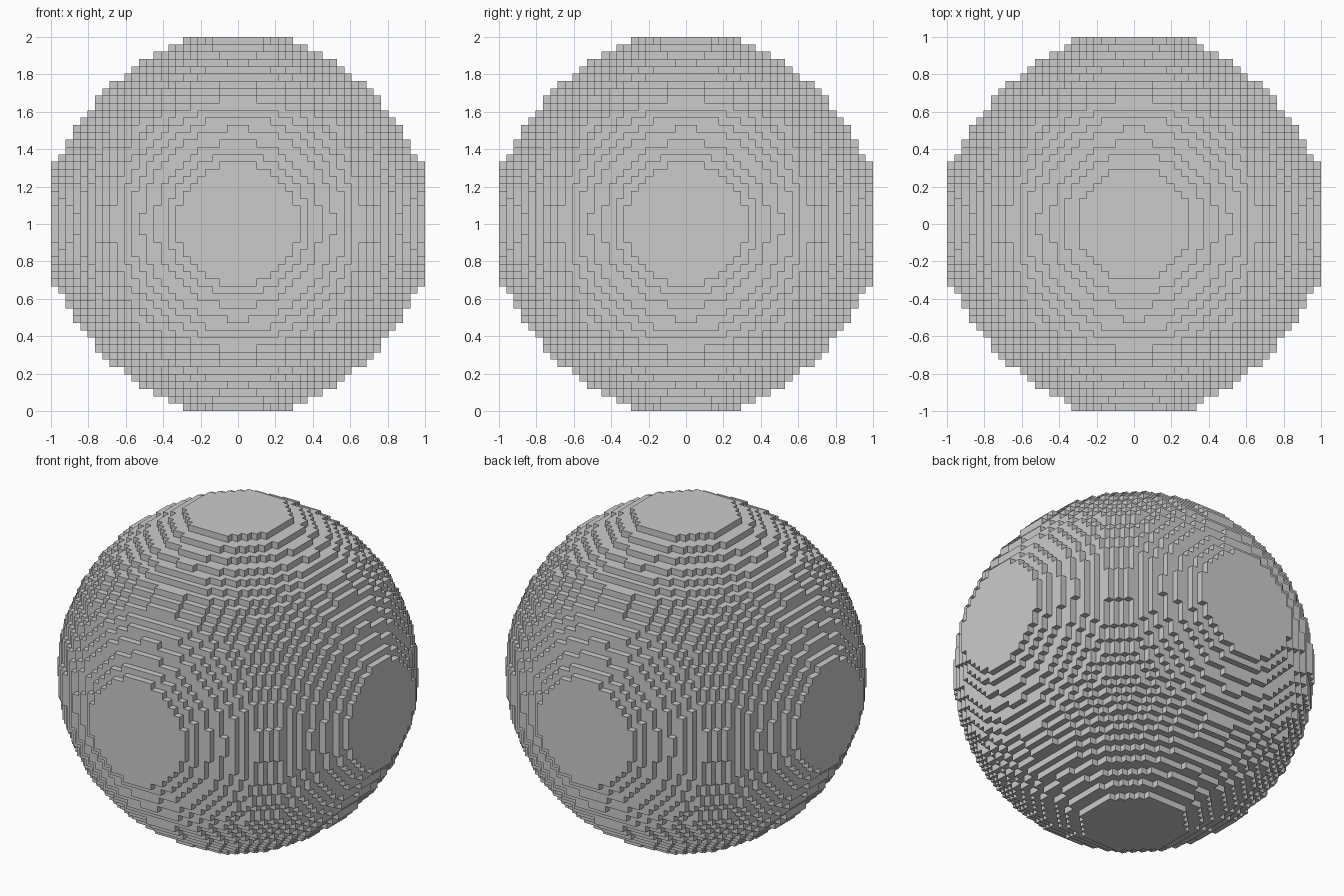
import bpy, bmesh
from itertools import product

if "Cube" in bpy.data.objects:
    bpy.data.objects.remove(bpy.data.objects["Cube"])

HALF = 25                    # blocks on each side of the centre one
SIZE = 2 / (2 * HALF + 1)    # block edge length
LIMIT = 655                  # squared ball radius in blocks
CAPS = {25: 69, 24: 90}      # squared radius of the flat discs on the six sides
POLE_CAP = 59                # the discs at top and bottom are a little smaller


def filled(i, j, k):
    """True where the block centre is in the ball or one of its flat discs."""
    d = i * i + j * j + k * k
    m = max(abs(i), abs(j), abs(k))
    if m in CAPS:
        cap = POLE_CAP if abs(k) == HALF else CAPS[m]
        return d - m * m <= cap
    return m <= HALF and d <= LIMIT


span = range(-HALF, HALF + 1)
blocks = {c for c in product(span, repeat=3) if filled(*c)}

bm = bmesh.new()
corners = {}


def corner(p):
    """Shared vertex at a block corner, given in half-block units."""
    if p not in corners:
        corners[p] = bm.verts.new((p[0] * SIZE / 2, p[1] * SIZE / 2, p[2] * SIZE / 2 + 1))
    return corners[p]


# Only the exposed block sides become faces
for c in blocks:
    for axis, side in product(range(3), (-1, 1)):
        n = list(c)
        n[axis] += side
        if tuple(n) in blocks:
            continue
        u, v = (axis + 1) % 3, (axis + 2) % 3
        ring = []
        for a, b in ((-1, -1), (1, -1), (1, 1), (-1, 1)):
            p = [2 * x for x in c]
            p[axis] += side
            p[u] += a
            p[v] += b
            ring.append(corner(tuple(p)))
        bm.faces.new(ring if side > 0 else ring[::-1])

mesh = bpy.data.meshes.new("block_ball")
bm.to_mesh(mesh)
bm.free()

# Plain grey, flat shaded
grey = bpy.data.materials.new("plain grey")
grey.diffuse_color = (0.6, 0.6, 0.6, 1)
grey.use_nodes = True
grey.node_tree.nodes["Principled BSDF"].inputs["Base Color"].default_value = grey.diffuse_color
mesh.materials.append(grey)
ball = bpy.data.objects.new("block_ball", mesh)
bpy.context.collection.objects.link(ball)
